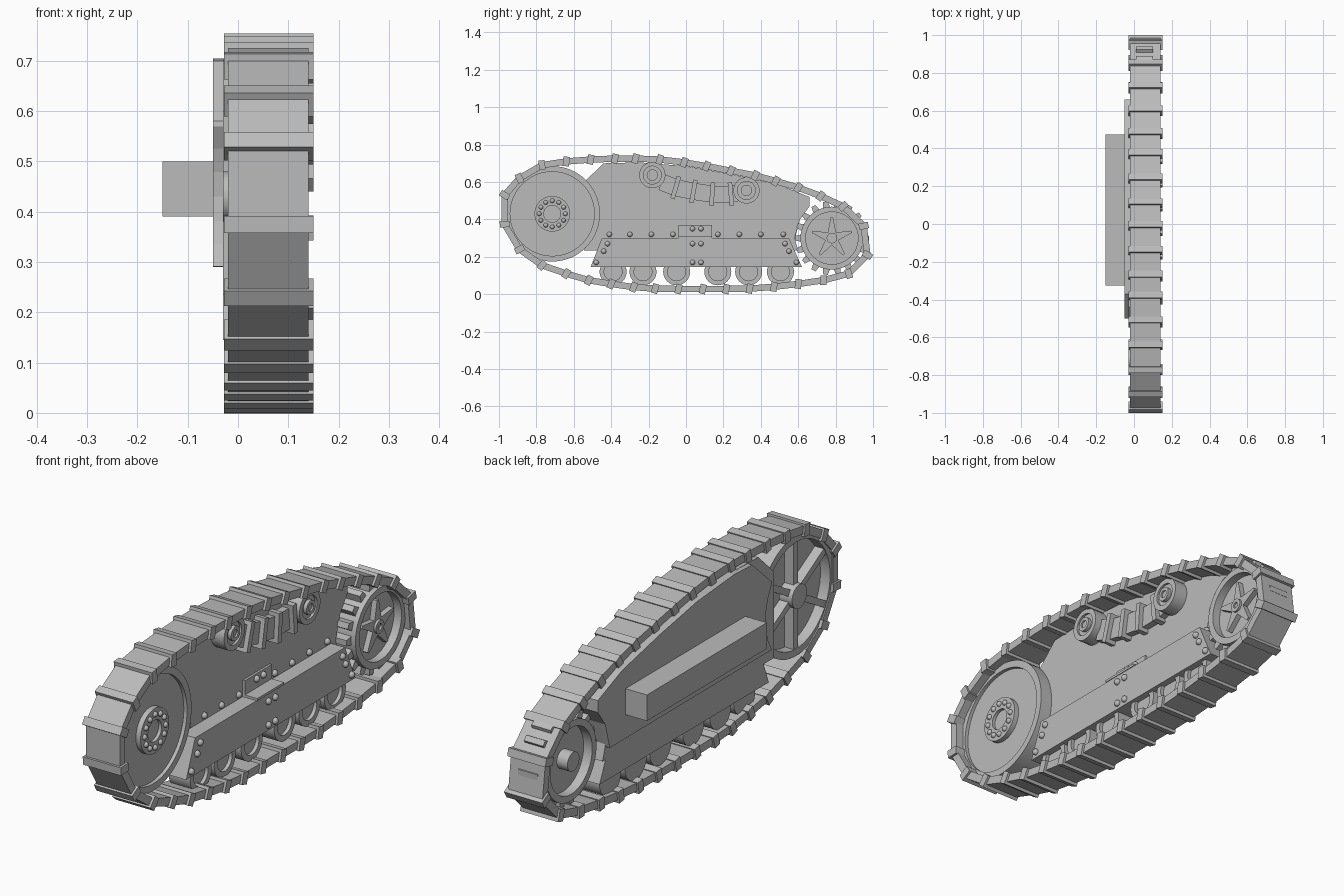
import bpy, bmesh, math
from mathutils import Vector, Matrix

cube = bpy.data.objects.get("Cube")
if cube:
    bpy.data.objects.remove(cube, do_unlink=True)

grey = bpy.data.materials.new("plain grey")
grey.use_nodes = True
grey.diffuse_color = (0.5, 0.5, 0.5, 1)
grey.node_tree.nodes["Principled BSDF"].inputs["Base Color"].default_value = (0.5, 0.5, 0.5, 1)


def finish(name, bm, smooth=False):
    bmesh.ops.recalc_face_normals(bm, faces=bm.faces)
    mesh = bpy.data.meshes.new(name)
    bm.to_mesh(mesh)
    bm.free()
    mesh.materials.append(grey)
    obj = bpy.data.objects.new(name, mesh)
    bpy.context.collection.objects.link(obj)
    if smooth:
        bpy.ops.object.select_all(action='DESELECT')
        obj.select_set(True)
        bpy.context.view_layer.objects.active = obj
        bpy.ops.object.shade_smooth_by_angle(angle=math.radians(35))
    return obj


def prism(bm, outline, x0, x1):
    """Extrude a (y, z) outline across the width."""
    a = [bm.verts.new((x0, y, z)) for y, z in outline]
    b = [bm.verts.new((x1, y, z)) for y, z in outline]
    bm.faces.new(a)
    bm.faces.new(b[::-1])
    for i in range(len(a)):
        j = (i + 1) % len(a)
        bm.faces.new((a[i], b[i], b[j], a[j]))


def bar(bm, p, q, half, x0, x1, half_end=None):
    """Straight bar from p to q in the side plane, optionally tapered."""
    p, q = Vector(p), Vector(q)
    d = (q - p).normalized()
    n = Vector((-d.y, d.x))
    e = half if half_end is None else half_end
    prism(bm, [p - n * half, q - n * e, q + n * e, p + n * half], x0, x1)


def lathe(bm, centre, profile, steps=40):
    """Spin an (x, radius) profile round a cross-wise axle."""
    rings = []
    for x, r in profile:
        if r == 0:
            rings.append([bm.verts.new((x, *centre))] * steps)
        else:
            rings.append([bm.verts.new((x, centre[0] + r * math.cos(math.tau * i / steps),
                                        centre[1] + r * math.sin(math.tau * i / steps)))
                          for i in range(steps)])
    for a, b in zip(rings, rings[1:]):
        for i in range(steps):
            j = (i + 1) % steps
            bm.faces.new(list(dict.fromkeys((a[i], a[j], b[j], b[i]))))


def polar(centre, r, angle):
    return Vector((centre[0] + r * math.cos(angle), centre[1] + r * math.sin(angle)))


def bolts(name, x, places, r=0.014):
    bm = bmesh.new()
    for y, z in places:
        bmesh.ops.create_uvsphere(bm, u_segments=12, v_segments=8, radius=r,
                                  matrix=Matrix.Translation((x, y, z)))
    finish(name, bm, True)


def solid(name, outline, x0, x1):
    bm = bmesh.new()
    prism(bm, outline, x0, x1)
    finish(name, bm)


# Track: joints clockwise from the upper front
joints = [Vector(p) for p in (
    (-.89, .62), (-.77, .69), (-.64, .71), (-.51, .72), (-.38, .725), (-.27, .725),
    (-.14, .72), (-.01, .705), (.11, .685), (.24, .66), (.37, .635), (.48, .605),
    (.6, .57), (.72, .525), (.84, .47), (.95, .365), (.97, .21), (.87, .11),
    (.735, .075), (.6, .055), (.47, .04), (.34, .03), (.215, .028), (.09, .028),
    (-.04, .028), (-.165, .03), (-.28, .038), (-.4, .055), (-.52, .075), (-.64, .11),
    (-.77, .155), (-.89, .24), (-.97, .375), (-.97, .53))]
plates, cleats = bmesh.new(), bmesh.new()
for i, p in enumerate(joints):
    q = joints[(i + 1) % len(joints)]
    d = (q - joints[i - 1]).normalized()
    bar(plates, p, q, 0.017, -0.02, 0.14)
    n = Vector((-d.y, d.x))
    lean = d * 0.006
    bar(cleats, p - n * 0.025 - lean, p + n * 0.025 + lean, 0.017, -0.028, 0.15)
finish("track_plates", plates)
finish("track_cleats", cleats)

# Hull and its inner backing plate
roof = [(-.25, .705), (0, .685), (.25, .64), (.5, .585), (.66, .52)]
tail = [(.66, .47), (.61, .4), (.58, .3), (.6, .235)]
solid("hull", [(-.545, .235), (-.545, .6), (-.44, .7)] + roof + tail, -0.03, 0.05)
front_wheel = (-.715, .43)
arc = [polar(front_wheel, .255, math.radians(a)) for a in range(-33, 34, 11)]
solid("backing_plate", arc + [(-.5, .58), (-.37, .7)] + roof + tail[:2] + [(.58, .29)],
      -0.05, -0.03)
solid("side_beam", [(-.325, .39), (.475, .39), (.475, .5), (-.325, .5)], -0.15, -0.05)

# Skirt over the road wheels, with an angle bracket on its ledge
solid("skirt", [(-.51, .145), (.62, .145), (.55, .3), (-.45, .3)], -0.03, 0.115)
solid("bracket_upright", [(-.04, .3), (.14, .3), (.14, .37), (-.04, .37)], 0.05, 0.06)
solid("bracket_foot", [(-.04, .3), (.14, .3), (.14, .31), (-.04, .31)], 0.05, 0.118)
bolts("hull_bolts", 0.052, [(y, .32) for y in (-.41, -.3, -.185, -.07, .17, .285, .4, .52)])
bolts("bracket_bolts", 0.062, [(.035, .35), (.08, .35)])
bolts("skirt_bolts", 0.117,
      [(.035, z) for z in (.17, .27)] + [(.08, z) for z in (.17, .27)]
      + [(.055 + s * o, z) for s in (-1, 1) for o, z in ((.475, .27), (.495, .23), (.535, .17))])

# Large front wheel: dished disc, rim, hub and spokes on the inner side
bm = bmesh.new()
lathe(bm, front_wheel, [(-.03, 0), (-.03, .05), (.03, .05), (.03, .225), (-.015, .225),
                        (-.015, .255), (.105, .255), (.105, .225), (.09, .225), (.09, .095),
                        (.112, .095), (.112, .045), (.098, .045), (.098, 0)], 64)
finish("front_wheel", bm, True)
bm = bmesh.new()
for k in range(6):
    a = math.tau * (k + 0.5) / 6
    bar(bm, polar(front_wheel, .03, a), polar(front_wheel, .23, a), .014, -.012, .035)
finish("front_wheel_spokes", bm)
bolts("front_wheel_hub_bolts", 0.112,
      [polar(front_wheel, .07, math.tau * k / 12) for k in range(12)], 0.012)

# Rear sprocket: rim, teeth and star-shaped spokes
sprocket = (.78, .3)
bm = bmesh.new()
lathe(bm, sprocket, [(-.02, 0), (-.02, .04), (.03, .04), (.03, .14), (-.01, .14), (-.01, .168),
                     (.12, .168), (.12, .14), (.085, .14), (.085, .028), (.118, .028),
                     (.118, .013), (.11, .013), (.11, 0)], 48)
finish("sprocket", bm, True)
bm = bmesh.new()
for k in range(18):
    a = math.tau * k / 18
    bar(bm, polar(sprocket, .155, a), polar(sprocket, .198, a), .021, .01, .1, .012)
finish("sprocket_teeth", bm)
bm = bmesh.new()
for k in range(5):
    a = math.tau * k / 5 + math.pi / 2
    bar(bm, polar(sprocket, .01, a), polar(sprocket, .11, a), .026, .08, .108, .006)
finish("sprocket_star", bm)

# Road wheels and return rollers
bm = bmesh.new()
for y in (-.39, -.23, -.05, .17, .335, .505):
    lathe(bm, (y, .12), [(0, 0), (0, .072), (.1, .072), (.1, .048), (.085, .048), (.085, 0)], 32)
finish("road_wheels", bm, True)
rollers = ((-.18, .637), (.323, .555))
bm = bmesh.new()
for c in rollers:
    lathe(bm, c, [(.03, 0), (.03, .07), (.11, .07), (.11, .048), (.1, .048), (.1, .03),
                  (.115, .03), (.115, .016), (.108, .016), (.108, 0)], 32)
finish("return_rollers", bm, True)

# Spare links slung between the rollers
sling = [Vector(p) for p in ((-.13, .6), (-.055, .57), (.04, .55), (.14, .535), (.24, .535), (.31, .55))]
bm = bmesh.new()
for i, p in enumerate(sling[:-1]):
    q = sling[i + 1]
    bar(bm, p, q, .045, .04, .08)
    if i:
        d = (q - sling[i - 1]).normalized()
        n = Vector((-d.y, d.x)) * .062
        bar(bm, p - n, p + n, .012, .04, .1)
finish("spare_links", bm)
